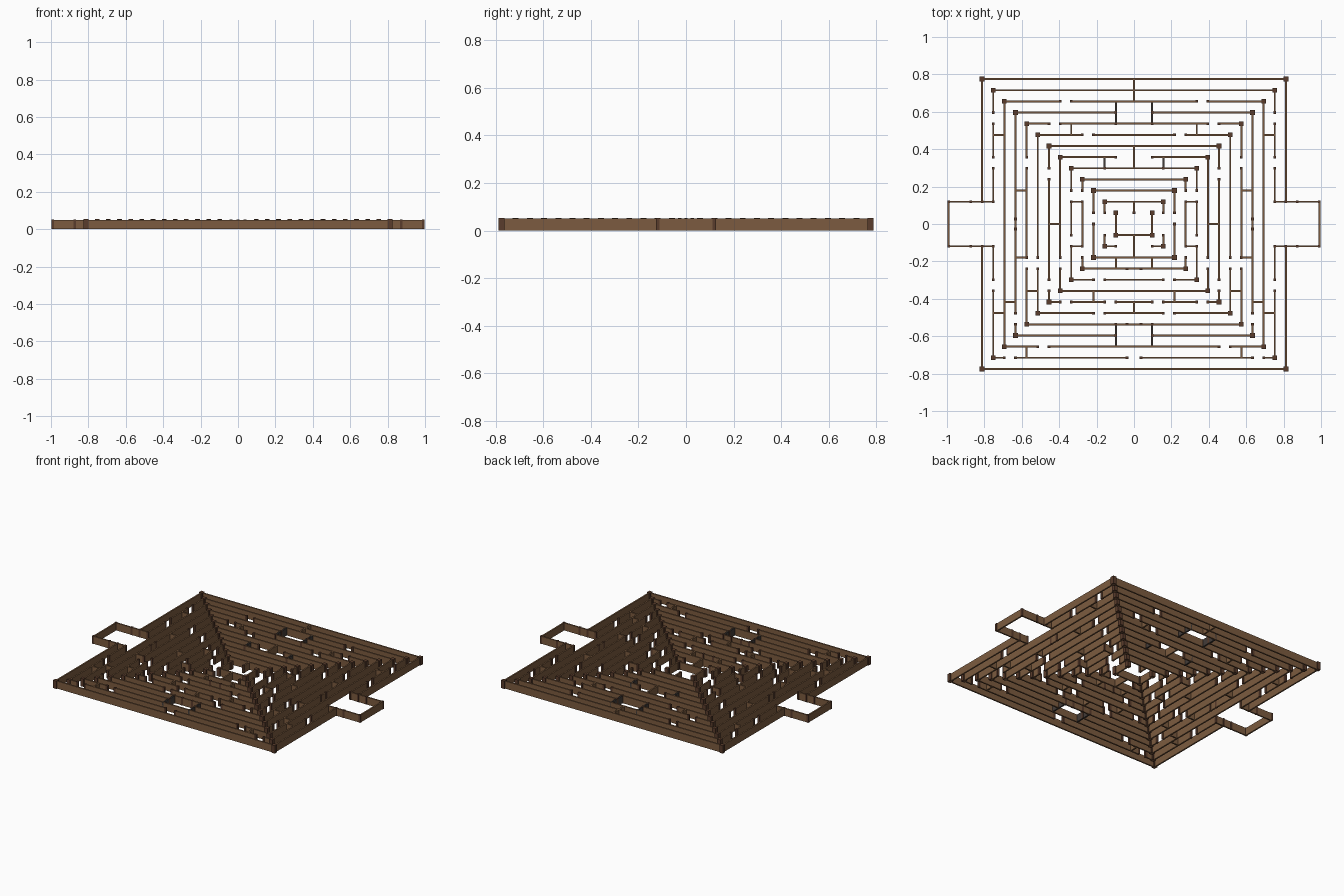
import bpy, bmesh
from mathutils import Matrix

if "Cube" in bpy.data.objects:
    bpy.data.objects.remove(bpy.data.objects["Cube"])

G = 0.0596            # width of one maze corridor
C = 13.63             # column index of the mirror axis
WALL_T, WALL_H = 0.010, 0.050
CORNER, CORNER_H = 0.025, 0.053
POST, POST_H = 0.014, 0.052


def X(i):
    return (C - i) * G


def Y(j):
    return (13 - j) * G


def material(name, rgb):
    m = bpy.data.materials.new(name)
    m.diffuse_color = (*rgb, 1)
    m.use_nodes = True
    m.node_tree.nodes["Principled BSDF"].inputs["Base Color"].default_value = m.diffuse_color
    return m


brown = material("brown_wood", (0.20, 0.105, 0.05))
dark = material("dark_wood", (0.10, 0.045, 0.025))
grey = material("dark_iron", (0.055, 0.045, 0.04))


def box(bm, x0, x1, y0, y1, h):
    m = Matrix.Translation(((x0 + x1) / 2, (y0 + y1) / 2, h / 2)) @ \
        Matrix.Diagonal((abs(x1 - x0), abs(y1 - y0), h, 1))
    bmesh.ops.create_cube(bm, size=1, matrix=m)


def finish(bm, name, mat):
    me = bpy.data.meshes.new(name)
    bm.to_mesh(me)
    bm.free()
    me.materials.append(mat)
    ob = bpy.data.objects.new(name, me)
    bpy.context.collection.objects.link(ob)


posts = set()         # small posts, gathered while walls are laid


def h_wall(bm, j, i0, i1, mirror=True):
    """Wall along x; one that reaches the axis is made in one piece."""
    t = WALL_T / 2
    if i1 == C:
        box(bm, -X(i0) - t, X(i0) + t, Y(j) - t, Y(j) + t, WALL_H)
        return
    for s in (-1, 1):
        a, b = sorted((s * X(i0), s * X(i1)))
        box(bm, a - t, b + t, Y(j) - t, Y(j) + t, WALL_H)


def v_wall(bm, i, j0, j1):
    """Wall along y, mirrored unless it is on the axis."""
    t = WALL_T / 2
    for s in ((1,) if i == C else (-1, 1)):
        x = s * X(i)
        box(bm, x - t, x + t, Y(j1) - t, Y(j0) + t, WALL_H)


def runs(start, end, gaps):
    """Split a side into wall runs between its openings."""
    for a, b in gaps:
        yield start, a
        start = b
    if start < end:
        yield start, end


# Openings of each ring: back side, front side, left/right sides
back = {2: [(7, 8)], 3: [(12, C)], 4: [(6, 7)], 5: [(9, 10)], 7: [(12, C)],
        12: [(12, C)]}
front = {1: [(2, 3), (13, C)], 2: [(5, 6)], 3: [(12, C)], 5: [(10, 11)],
         6: [(7, 8), (11, 12)], 8: [(10, 11)], 11: [(12, C)]}
side = {0: [(11, 15)], 1: [(3, 4), (7, 8), (11, 15), (18, 19)], 3: [(21, 22)],
        4: [(7, 8), (16, 17)], 5: [(16, 17)], 6: [(8, 9), (18, 19)],
        7: [(16, 17)], 8: [(10, 11), (14, 15)], 9: [(10, 11), (15, 16)],
        10: [(12, 13)], 11: [(12, 14)]}

# Concentric ring walls
for k in range(13):
    bm = bmesh.new()
    for j, gaps in ((k, back.get(k, [])), (26 - k, front.get(k, []))):
        for a, b in runs(k, C, gaps):
            if a != b:
                h_wall(bm, j, a, b)
        posts |= {(e, j) for g in gaps for e in g if e not in (C, k)}
    for a, b in runs(k, 26 - k, side.get(k, [])):
        v_wall(bm, k, a, b)
    posts |= {(k, e) for g in side.get(k, []) for e in g}
    finish(bm, f"ring_wall_{k + 1}", brown)

# Short walls that close off corridors
bm = bmesh.new()
for i, a, b in ((C, 0, 2), (C, 6, 8), (C, 11, 12), (C, 14, 16), (C, 20, 21),
                (4, 24, 25), (8, 4, 5), (10, 19, 20), (12, 16, 17)):
    v_wall(bm, i, a, b)
for j, a, b in ((5, 1, 2), (21, 1, 2), (10, 3, 4), (16, 3, 4), (20, 2, 3),
                (19, 4, 5), (13, 6, 7), (11, 8, 9), (15, 8, 9)):
    h_wall(bm, j, a, b)
finish(bm, "dividing_walls", brown)

# Dark gate walls beside the wide openings
bm = bmesh.new()
for i, a, b in ((12, 2, 4), (12, 22, 24), (11, 7, 8)):
    v_wall(bm, i, a, b)
finish(bm, "gate_walls", grey)

# Entrance enclosures on the left and right
bm = bmesh.new()
for j in (11, 15):
    h_wall(bm, j, -3, 1)
    posts |= {(-3, j), (-1, j)}
v_wall(bm, -3, 11, 15)
finish(bm, "entrance_walls", brown)

# Small posts at openings and hidden doors
posts |= {(3, 12.55), (3, 13.45), (13, 22), (13, 17), (12, 4), (12, 22),
          (11, 8), (C, 12)}
bm = bmesh.new()
p = POST / 2
for i, j in sorted(posts):
    for s in ((1,) if i == C else (-1, 1)):
        x, y = s * X(i), Y(j)
        box(bm, x - p, x + p, y - p, y + p, POST_H)
finish(bm, "opening_posts", dark)

# Thick posts on every ring corner
bm = bmesh.new()
c = CORNER / 2
for k in range(13):
    for s in (-1, 1):
        for j in (k, 26 - k):
            x, y = s * X(k), Y(j)
            box(bm, x - c, x + c, y - c, y + c, CORNER_H)
finish(bm, "corner_posts", dark)
